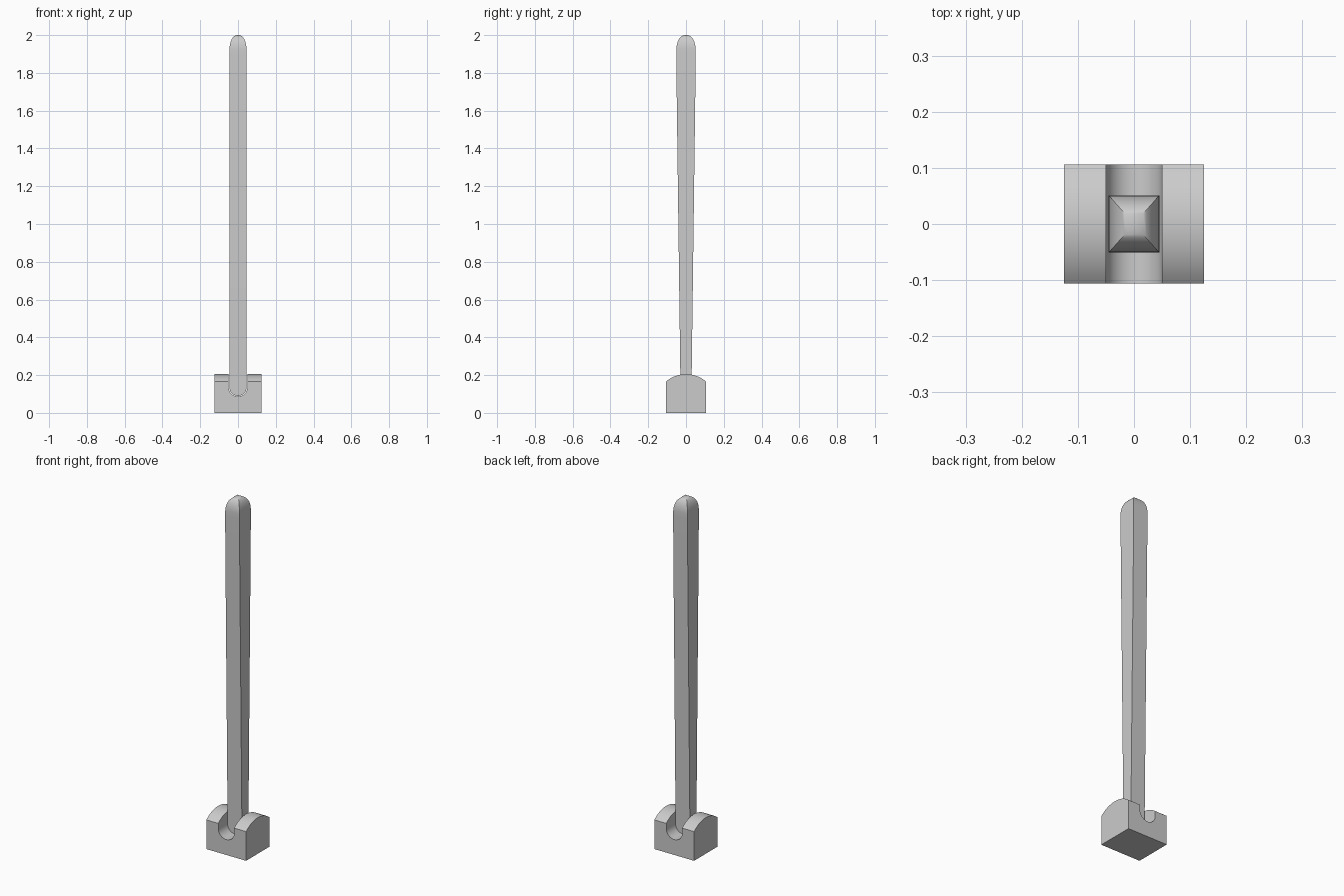
import bpy, bmesh, math
from mathutils import Vector

if "Cube" in bpy.data.objects:
    bpy.data.objects.remove(bpy.data.objects["Cube"])


def make_object(name, bm):
    bmesh.ops.recalc_face_normals(bm, faces=bm.faces)
    mesh = bpy.data.meshes.new(name)
    bm.to_mesh(mesh)
    bm.free()
    obj = bpy.data.objects.new(name, mesh)
    bpy.context.collection.objects.link(obj)
    return obj


def extrude_profile(name, points, direction):
    """Extrude a closed outline symmetrically along +/- direction."""
    d = Vector(direction)
    bm = bmesh.new()
    face = bm.faces.new([bm.verts.new(Vector(p) - d) for p in points])
    result = bmesh.ops.extrude_face_region(bm, geom=[face])
    verts = [g for g in result["geom"] if isinstance(g, bmesh.types.BMVert)]
    bmesh.ops.translate(bm, verts=verts, vec=d * 2)
    return make_object(name, bm)


def smooth(obj):
    bpy.ops.object.select_all(action='DESELECT')
    obj.select_set(True)
    bpy.context.view_layer.objects.active = obj
    bpy.ops.object.shade_smooth_by_angle(angle=math.radians(30))


# Base block with an arched top
half_y, side_z, top_z, steps = 0.106, 0.166, 0.205, 16
rise = top_z - side_z
radius = (half_y ** 2 + rise ** 2) / (2 * rise)
profile = [(0, -half_y, 0), (0, half_y, 0)]
for i in range(steps + 1):
    y = half_y * (1 - 2 * i / steps)
    profile.append((0, y, top_z - radius + math.sqrt(radius ** 2 - y ** 2)))
base = extrude_profile("base", profile, (0.125, 0, 0))

# U-shaped groove cut through the base
r, center_z = 0.05, 0.137
groove = [(r, 0, 0.4), (-r, 0, 0.4)]
for i in range(21):
    a = math.pi * (1 + i / 20)
    groove.append((r * math.cos(a), 0, center_z + r * math.sin(a)))
cutter = extrude_profile("groove_cutter", groove, (0, 0.3, 0))
mod = base.modifiers.new("groove", 'BOOLEAN')
mod.operation, mod.solver, mod.object = 'DIFFERENCE', 'EXACT', cutter
bpy.context.view_layer.objects.active = base
bpy.ops.object.modifier_apply(modifier=mod.name)
bpy.data.objects.remove(cutter)
smooth(base)

# Lever: rectangular rings (z, half x, half y), round foot and domed tip
hx, foot_y, tip_y = 0.045, 0.029, 0.051
rings = []
for i in range(11):
    a = math.radians(4 + 86 * i / 10)
    rings.append((0.135 - hx * math.cos(a), hx * math.sin(a), foot_y))
rings += [(0.2, hx, 0.03), (0.9, hx, 0.039), (1.4, hx, 0.0455),
          (1.75, hx, 0.05), (1.9, hx, tip_y)]
for i in range(1, 13):
    a = math.radians(88 * i / 12)
    s = math.cos(a) ** 0.8
    rings.append((1.92 + 0.08 * math.sin(a), hx * s, tip_y * s))

bm = bmesh.new()
loops = [[bm.verts.new((sx * x, sy * y, z))
          for sx, sy in ((-1, -1), (1, -1), (1, 1), (-1, 1))] for z, x, y in rings]
for low, high in zip(loops, loops[1:]):
    for i in range(4):
        j = (i + 1) % 4
        bm.faces.new((low[i], low[j], high[j], high[i]))
bm.faces.new(loops[0][::-1])
bm.faces.new(loops[-1])
smooth(make_object("lever", bm))
